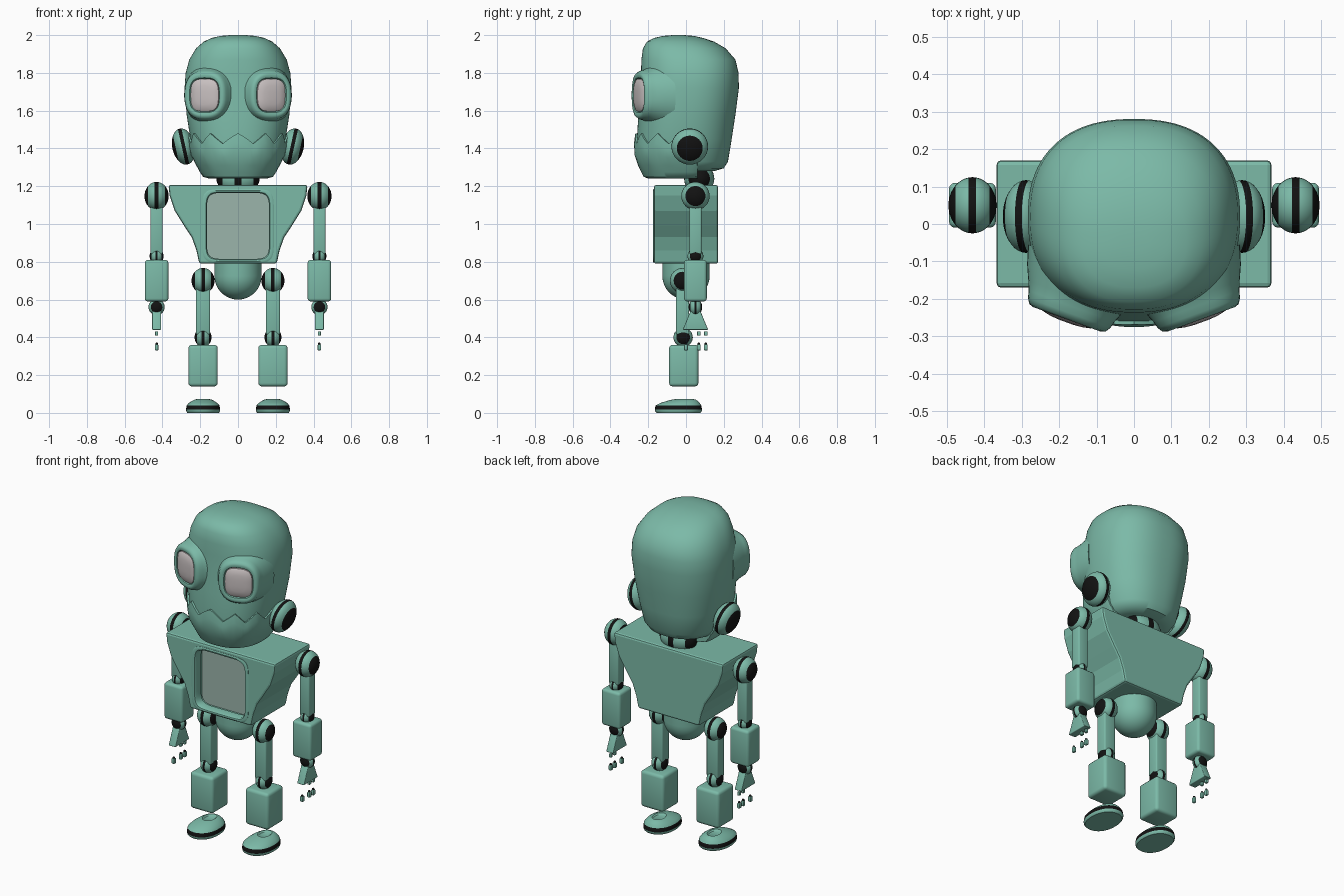
import bpy, bmesh, math
from mathutils import Vector, Matrix

if "Cube" in bpy.data.objects:
    bpy.data.objects.remove(bpy.data.objects["Cube"])


def material(name, rgb):
    m = bpy.data.materials.new(name)
    m.use_nodes = True
    m.diffuse_color = (*rgb, 1)
    b = m.node_tree.nodes["Principled BSDF"]
    b.inputs["Base Color"].default_value = (*rgb, 1)
    b.inputs["Roughness"].default_value = 0.6
    return m


TEAL = material("teal", (0.20, 0.49, 0.39))
BLACK = material("black", (0.006, 0.006, 0.006))
LENS = material("pale grey", (0.58, 0.53, 0.53))
PANEL = material("grey teal", (0.33, 0.46, 0.41))


def finish(name, bm, mats=(TEAL,), rule=None, smooth=True):
    """Turn a bmesh into an object; rule picks the material slot per face."""
    bmesh.ops.recalc_face_normals(bm, faces=bm.faces)
    for f in bm.faces:
        f.smooth = smooth
        if rule:
            f.material_index = rule(f.calc_center_median())
    me = bpy.data.meshes.new(name)
    bm.to_mesh(me)
    bm.free()
    for m in mats:
        me.materials.append(m)
    if smooth:
        me.set_sharp_from_angle(angle=math.radians(40))
    ob = bpy.data.objects.new(name, me)
    bpy.context.collection.objects.link(ob)
    return ob


def oval(n, seg=48):
    """Unit superellipse; a higher n is squarer."""
    pts = []
    for i in range(seg):
        a = math.tau * i / seg
        c, s = math.cos(a), math.sin(a)
        pts.append((math.copysign(abs(c) ** (2 / n), c), math.copysign(abs(s) ** (2 / n), s)))
    return pts


def loft(rings, caps=True):
    bm = bmesh.new()
    rows = [[bm.verts.new(p) for p in r] for r in rings]
    k = len(rows[0])
    for a, b in zip(rows, rows[1:]):
        for i in range(k):
            j = (i + 1) % k
            bm.faces.new((a[i], a[j], b[j], b[i]))
    if caps:
        bm.faces.new(rows[0][::-1])
        bm.faces.new(rows[-1])
    return bm


def box(name, loc, size, bevel=0.01, flare=1.0):
    """Rounded box; flare widens the lower end from front to back."""
    bm = bmesh.new()
    bmesh.ops.create_cube(bm, size=1)
    for v in bm.verts:
        if v.co.z < 0:
            v.co.y *= flare
        v.co = Vector(a * b for a, b in zip(v.co, size)) + Vector(loc)
    bmesh.ops.bevel(bm, geom=bm.edges[:], offset=bevel, segments=3, profile=0.5, affect='EDGES')
    return finish(name, bm)


def joint(name, loc, r, half=None, axis=(1, 0, 0)):
    """Ball joint with a black middle band and black end discs."""
    half = half or r * 0.88
    bm = bmesh.new()
    bmesh.ops.create_uvsphere(bm, u_segments=32, v_segments=20, radius=1)
    ob = finish(name, bm, (TEAL, BLACK), lambda c: int(abs(c.z) < 0.12 or abs(c.z) > 0.74))
    rot = Vector(axis).to_track_quat('Z', 'Y').to_matrix().to_4x4()
    ob.data.transform(Matrix.Translation(loc) @ rot @ Matrix.Diagonal((r, r, half, 1)))
    return ob


# Head: height, half width, front y, back y
SECTIONS = [
    (1.28, .16, -.19, .15), (1.295, .20, -.235, .20), (1.33, .225, -.255, .222),
    (1.45, .252, -.26, .242), (1.58, .272, -.252, .262), (1.72, .283, -.242, .28),
    (1.80, .277, -.238, .278), (1.87, .258, -.236, .262), (1.93, .222, -.228, .21),
    (1.965, .182, -.207, .15), (1.985, .14, -.17, .09), (1.996, .09, -.12, .04),
    (2.0, .04, -.07, -.01)]


def head_section(z):
    z = min(max(z, SECTIONS[0][0]), SECTIONS[-1][0])
    for a, b in zip(SECTIONS, SECTIONS[1:]):
        if z <= b[0]:
            t = (z - a[0]) / (b[0] - a[0])
            return [p + (q - p) * t for p, q in zip(a[1:], b[1:])]


def head_point(u, v, z, grow=0.0):
    w, f, b = head_section(z)
    mid, depth = (f + b) / 2, (b - f) / 2
    return Vector((u * (w + grow), mid + v * (depth + grow), z))


shape = oval(2.35, 96)
finish("head", loft([[head_point(u, v, s[0]) for u, v in shape] for s in SECTIONS]))

# Jaw: a shell round the lower face with a zigzag upper edge
def jaw_ring(t, grow, scale=1.0, z_fixed=None):
    ring = []
    for i, (u, v) in enumerate(shape):
        tooth = abs((i % 8) - 4) / 4
        top = 1.425 + 0.055 * tooth
        p = head_point(u, v, top + (1.31 - top) * t, grow)
        if z_fixed:
            p.x, p.y, p.z = p.x * scale, -0.08 + (p.y + 0.08) * scale, z_fixed
        p.y = min(p.y, 0.06)
        ring.append(p)
    return ring


finish("jaw", loft([jaw_ring(0, -0.03), jaw_ring(0, 0.01), jaw_ring(0.3, 0.016),
                    jaw_ring(0.65, 0.016), jaw_ring(1, 0.01),
                    jaw_ring(1, 0, 0.96, 1.275), jaw_ring(1, 0, 0.88, 1.25),
                    jaw_ring(1, 0, 0.72, 1.24)]))

# Torso: front outline extruded through, with a window opening
half_outline = [(.368, 1.207), (.362, 1.15), (.335, 1.07), (.285, .99), (.245, .93), (.22, .86), (.205, .79)]
outline = half_outline + [(-x, z) for x, z in reversed(half_outline)]
bm = loft([[(x, y, z) for x, z in outline] for y in (-0.17, 0.17)])
bmesh.ops.recalc_face_normals(bm, faces=bm.faces)
rim = [e for e in bm.edges if e.calc_face_angle(0) > 0.6]
bmesh.ops.bevel(bm, geom=rim, offset=0.012, segments=2, profile=0.5, affect='EDGES')
torso = finish("torso", bm, smooth=False)

square = oval(7, 64)
def window_ring(w, h, y):
    return [(u * w, y, 0.99 + v * h) for u, v in square]


cutter = finish("window_cutter", loft([window_ring(.172, .182, y) for y in (-0.3, -0.07)]), smooth=False)
cutter.hide_render = True
cutter.hide_viewport = True
cutter.display_type = 'WIRE'
cut = torso.modifiers.new("window", 'BOOLEAN')
cut.operation = 'DIFFERENCE'
cut.object = cutter
cut.solver = 'EXACT'

finish("window_frame", loft([window_ring(.19, .195, -.165), window_ring(.19, .195, -.172),
                             window_ring(.183, .188, -.176), window_ring(.17, .18, -.174),
                             window_ring(.165, .175, -.166), window_ring(.165, .175, -.12)], caps=False))

# Window panel with stepped recesses
bm = bmesh.new()
face = bm.faces.new([bm.verts.new((x, -0.145, 0.99 + z))
                     for x, z in ((-.17, -.18), (.17, -.18), (.17, .18), (-.17, .18))])
for thick, depth in ((.075, 0), (.002, -.03), (.035, 0), (.002, -.012)):
    bmesh.ops.inset_region(bm, faces=[face], thickness=thick, depth=depth)
finish("window_panel", bm, (PANEL,), smooth=False)

# Neck and pelvis
joint("neck_joint", (0, .07, 1.24), .08, .115)
R = 0.125
bowl = [(R, .80)] + [(R * math.cos(a), .725 - R * math.sin(a))
                     for a in [math.pi / 2 * i / 10 for i in range(10)]]
finish("pelvis", loft([[(u * r, v * r, z) for u, v in oval(2)] for r, z in bowl]))

for s, side in ((1, "left_"), (-1, "right_")):
    # Goggle eye, turned slightly outward
    yaw = math.radians(20)
    out = Vector((s * math.sin(yaw), -math.cos(yaw), 0))
    across = Vector((math.cos(yaw), s * math.sin(yaw), 0))
    centre = Vector((s * .175, -.243, 1.682))

    def eye_ring(d, r, n):
        return [centre + out * d + across * (u * r) + Vector((0, 0, v * r * 1.1)) for u, v in oval(n)]

    finish(side + "goggle", loft([eye_ring(*p) for p in (
        (-.14, .165, 2.1), (-.09, .15, 2.1), (-.05, .132, 2.2), (-.025, .122, 2.4), (-.006, .117, 2.5),
        (.008, .108, 2.5), (.012, .096, 2.7), (.008, .084, 3), (-.005, .078, 3.2))]))
    finish(side + "lens", loft([eye_ring(*p) for p in (
        (-.01, .079, 3.2), (.006, .078, 3.2), (.013, .068, 3), (.018, .045, 2.6), (.02, .02, 2.2))]), (LENS,))
    joint(side + "ear", (s * .288, .02, 1.41), .097, .06, (s, 0, -0.22))

    # Arm
    x = s * .431
    joint(side + "shoulder", (x, .05, 1.148), .075, .064)
    box(side + "upper_arm", (x, .05, .965), (.064, .064, .25), .008)
    joint(side + "elbow", (x, .05, .83), .042)
    box(side + "forearm", (x, .05, .70), (.125, .12, .22), .016)
    joint(side + "wrist", (x, .05, .56), .043, .036, (0, 1, 0))
    box(side + "hand", (x, .05, .49), (.047, .052, .10), .004, 2.6)
    for i, y in enumerate((0, .068, .105)):
        box(f"{side}fingertip_{i + 1}", (x, y, .347), (.018, .02, .032), .004)
        if i:
            box(f"{side}finger_{i + 1}", (x, y, .42), (.016, .018, .022), .003)
        bm = bmesh.new()
        bmesh.ops.create_uvsphere(bm, u_segments=10, v_segments=8, radius=.007,
                                  matrix=Matrix.Translation((x, y, .366)))
        finish(f"{side}finger_joint_{i + 1}", bm, (BLACK,))

    # Leg
    x = s * .185
    joint(side + "hip", (x, -.018, .70), .067, .061)
    box(side + "thigh", (x, -.018, .54), (.076, .07, .25), .008)
    joint(side + "knee", (x, -.015, .40), .051)
    box(side + "shin", (x, -.012, .25), (.155, .155, .22), .018)

    # Foot: low dome with a black sole stripe
    steps = ((0, .93, 0), (.006, .98, 0), (.017, 1, 0), (.019, 1, 0), (.038, .97, 0), (.04, .96, 0),
             (.052, .84, .008), (.063, .66, .02), (.071, .48, .03), (.073, .38, .032), (.066, .3, .032))
    rings = [[(x + u * .09 * k, -.04 + dy + v * .125 * k, z) for u, v in oval(2.2)] for z, k, dy in steps]
    finish(side + "foot", loft(rings), (TEAL, BLACK), lambda c: int(.018 < c.z < .039))
